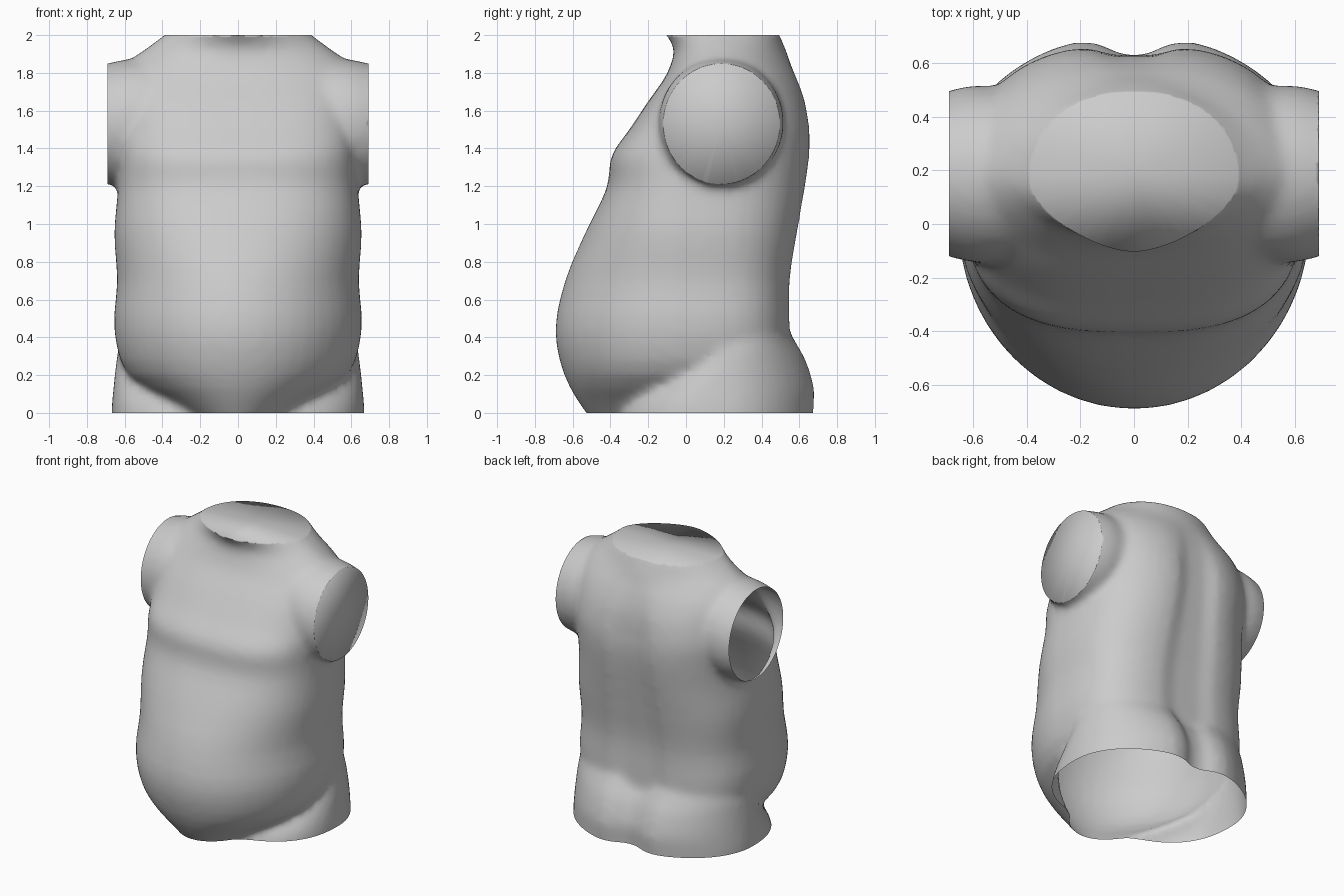
import bpy, bmesh
from math import sin, cos, pi, exp, copysign

if "Cube" in bpy.data.objects:
    bpy.data.objects.remove(bpy.data.objects["Cube"])

SEG = 48


def power(v, n):
    return copysign(abs(v) ** (2 / n), v)


def smooth_rows(rows, steps=3):
    """Catmull-Rom interpolation between section parameters."""
    out = []
    for i in range(len(rows) - 1):
        a, b, c, d = rows[max(i - 1, 0)], rows[i], rows[i + 1], rows[min(i + 2, len(rows) - 1)]
        for s in range(steps):
            t = s / steps
            out.append([q + 0.5 * t * (r - p + t * (2 * p - 5 * q + 4 * r - u + t * (3 * (q - r) + u - p)))
                        for p, q, r, u in zip(a, b, c, d)])
    return out + [list(rows[-1])]


def loft(name, rings):
    """Closed solid through a list of point rings."""
    bm = bmesh.new()
    loops = [[bm.verts.new(p) for p in ring] for ring in rings]
    for a, b in zip(loops, loops[1:]):
        for i in range(SEG):
            j = (i + 1) % SEG
            bm.faces.new((a[i], a[j], b[j], b[i]))
    bm.faces.new(loops[0])
    bm.faces.new(loops[-1])
    bmesh.ops.recalc_face_normals(bm, faces=bm.faces)
    mesh = bpy.data.meshes.new(name)
    bm.to_mesh(mesh)
    bm.free()
    obj = bpy.data.objects.new(name, mesh)
    bpy.context.collection.objects.link(obj)
    return obj


def level(z, half, front, back, cy, nf, nb, groove=0.06):
    """Horizontal section with separate front and back curvature and a spine groove."""
    pts = []
    for i in range(SEG):
        t = 2 * pi * (i + 0.5) / SEG
        n = nb if sin(t) > 0 else nf
        depth = back - cy if sin(t) > 0 else cy - front
        x = half * power(cos(t), n)
        y = cy + depth * power(sin(t), n)
        if sin(t) > 0:
            y -= groove * exp(-(x / 0.12) ** 2) * min(1, max(0, (1.9 - z) / 0.4))
        pts.append((x, y, z))
    return pts


# trunk: belly, broad flat chest, sloping shoulders and short neck
torso = loft("torso", [level(*r) for r in smooth_rows((
    (-0.15, 0.20, -0.40, 0.55, 0.00, 2.0, 2.6),
    (0.00, 0.32, -0.53, 0.57, 0.00, 2.0, 2.6),
    (0.20, 0.58, -0.645, 0.57, 0.00, 2.0, 2.8),
    (0.44, 0.655, -0.692, 0.56, 0.00, 2.0, 3.0),
    (0.70, 0.64, -0.64, 0.56, 0.00, 2.0, 3.0),
    (0.95, 0.655, -0.535, 0.60, 0.02, 2.2, 2.8),
    (1.19, 0.635, -0.42, 0.645, 0.06, 2.6, 2.6),
    (1.36, 0.63, -0.395, 0.67, 0.11, 2.9, 2.5),
    (1.50, 0.63, -0.30, 0.67, 0.15, 2.9, 2.5),
    (1.65, 0.63, -0.20, 0.645, 0.18, 2.9, 2.3),
    (1.77, 0.62, -0.115, 0.60, 0.19, 2.6, 2.1),
    (1.86, 0.575, -0.075, 0.555, 0.19, 2.1, 1.9),
    (1.93, 0.485, -0.065, 0.525, 0.18, 1.8, 1.9),
    (2.00, 0.39, -0.105, 0.495, 0.16, 1.6, 2.2),
    (2.06, 0.32, -0.15, 0.46, 0.16, 1.6, 2.3)))])

# hips and tops of the thighs
hips = loft("hips", [level(*r, 0.09) for r in smooth_rows((
    (-0.20, 0.665, -0.37, 0.70, 0.2, 2.5, 2.0),
    (0.00, 0.67, -0.36, 0.705, 0.2, 2.5, 2.0),
    (0.13, 0.66, -0.25, 0.71, 0.2, 2.5, 2.0),
    (0.27, 0.645, -0.06, 0.665, 0.2, 2.3, 2.1),
    (0.36, 0.63, 0.08, 0.61, 0.2, 2.1, 2.3),
    (0.44, 0.60, 0.14, 0.56, 0.21, 2.0, 2.5),
    (0.54, 0.55, 0.16, 0.51, 0.22, 2.0, 2.6)))])


# short sleeves, one each side
def sleeve(name, side):
    sections = ((0.30, 0.18, 1.55, 0.30, 0.32), (0.48, 0.185, 1.545, 0.325, 0.335),
                (0.60, 0.187, 1.535, 0.33, 0.335), (0.69, 0.188, 1.53, 0.31, 0.32),
                (0.78, 0.188, 1.53, 0.28, 0.30))
    return loft(name, [[(side * x, cy + ry * cos(2 * pi * i / SEG), cz + rz * sin(2 * pi * i / SEG))
                        for i in range(SEG)] for x, cy, cz, ry, rz in smooth_rows(sections)])


# weld everything into one skin, then blend the joints
def apply(kind, **settings):
    mod = torso.modifiers.new("step", kind)
    for key, value in settings.items():
        setattr(mod, key, value)
    bpy.ops.object.modifier_apply(modifier=mod.name)


bpy.context.view_layer.objects.active = torso
for part in (hips, sleeve("sleeve_right", 1), sleeve("sleeve_left", -1)):
    apply('BOOLEAN', operation='UNION', solver='EXACT', object=part)
    bpy.data.objects.remove(part)
apply('REMESH', mode='VOXEL', voxel_size=0.025)
apply('SMOOTH', factor=0.5, iterations=7)

# trim hem, neck and sleeves; close the neck and the right sleeve
bm = bmesh.new()
bm.from_mesh(torso.data)
for co, no, closed in (((0, 0, 0), (0, 0, -1), False), ((0, 0, 2), (0, 0, 1), True),
                       ((0.69, 0, 0), (1, 0, 0), True), ((-0.69, 0, 0), (-1, 0, 0), False)):
    cut = bmesh.ops.bisect_plane(bm, geom=bm.verts[:] + bm.edges[:] + bm.faces[:],
                                 plane_co=co, plane_no=no, clear_outer=True)["geom_cut"]
    if closed:
        rim = [e for e in cut if isinstance(e, bmesh.types.BMEdge) and e.is_boundary]
        cap = bmesh.ops.edgeloop_fill(bm, edges=rim)["faces"]
        bmesh.ops.poke(bm, faces=cap)
bmesh.ops.recalc_face_normals(bm, faces=bm.faces)
for f in bm.faces:
    f.smooth = True
bm.to_mesh(torso.data)
bm.free()
